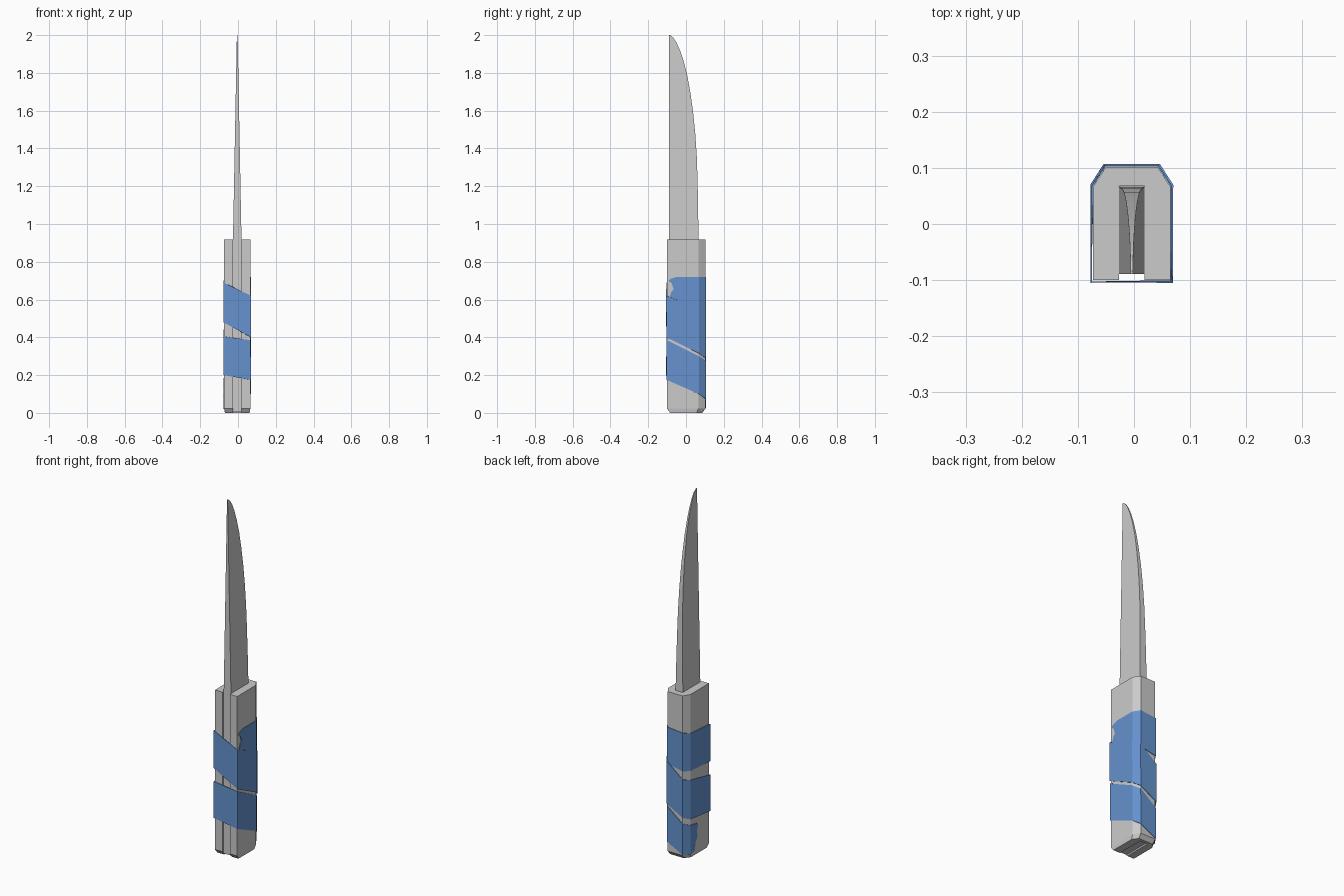
import bpy, bmesh

if "Cube" in bpy.data.objects:
    bpy.data.objects.remove(bpy.data.objects["Cube"])

CX = -0.004  # centre line of the blade and slot


def make_object(name, verts, faces):
    mesh = bpy.data.meshes.new(name)
    mesh.from_pydata(verts, [], faces)
    bm = bmesh.new()
    bm.from_mesh(mesh)
    bmesh.ops.recalc_face_normals(bm, faces=bm.faces)
    bm.to_mesh(mesh)
    bm.free()
    obj = bpy.data.objects.new(name, mesh)
    bpy.context.collection.objects.link(obj)
    return obj


def loft(name, rings):
    """Join equal-sized closed rings with quads and cap both ends."""
    n = len(rings[0])
    verts = [v for r in rings for v in r]
    faces = [tuple(range(n)), tuple(range(len(verts) - n, len(verts)))]
    for k in range(len(rings) - 1):
        for i in range(n):
            j = (i + 1) % n
            faces.append((k*n + i, k*n + j, (k+1)*n + j, (k+1)*n + i))
    return make_object(name, verts, faces)


# Handle: U-shaped channel, chamfered at the back, slightly bevelled at the foot
half = [(0.023, 0.068), (0.023, -0.1), (0.069, -0.1), (0.069, 0.066), (0.046, 0.102)]
profile = half + [(-x, y) for x, y in reversed(half)]


def handle_ring(z, inset):
    ring = []
    for x, y in profile:
        if inset and (abs(x) > 0.03 or y < -0.09):
            if abs(x) > 0.03:
                x *= 0.95
            y *= 0.84
        ring.append((x + CX, y, z))
    return ring


loft("handle", [handle_ring(0, True), handle_ring(0.022, False), handle_ring(0.918, False)])

# Blade with full tang: straight spine, curved edge, thinning towards the tip
edge = [(0.008, 0.067), (0.92, 0.066), (1.1, 0.064), (1.24, 0.061), (1.36, 0.057),
        (1.48, 0.049), (1.59, 0.038), (1.69, 0.024), (1.78, 0.008), (1.86, -0.012),
        (1.92, -0.032), (1.96, -0.05), (1.985, -0.066), (2.0, -0.084)]
rings = []
for z, y in edge:
    t = max(0, (z - 0.92) / 1.08)
    w = 0.0225 * (1 - t) + 0.002 * t
    rings.append([(CX - w, -0.089, z), (CX + w, -0.089, z), (CX + w, y, z), (CX - w, y, z)])
loft("blade", rings)

# Cloth wrap: strip winding down around the handle with torn ends
# The six outer corners of the handle, counter-clockwise from the front right
corners = [(0.069, -0.1), (0.069, 0.066), (0.046, 0.102),
           (-0.046, 0.102), (-0.069, 0.066), (-0.069, -0.1)]
edges_z = [  # (top, bottom) at each corner, starting at the back right
    (0.72, 0.53), (0.72, 0.515), (0.71, 0.495), (0.70, 0.49), (0.69, 0.48),
    (0.62, 0.40), (0.55, 0.315), (0.53, 0.29), (0.45, 0.235), (0.44, 0.22), (0.405, 0.20),
    (0.385, 0.175), (0.30, 0.10), (0.275, 0.075), (0.20, 0.025), (0.185, 0.02)]
verts, faces = [], []


def corner_point(i, z):
    x, y = corners[i % 6]
    lift = 0.0015 + (0.002 if 4 < i < 12 else 0)
    return (CX + x + (lift if x > 0 else -lift), y + (lift if y > 0 else -lift), z)


for i, (top, bottom) in enumerate(edges_z):
    verts += [corner_point(i + 1, top), corner_point(i + 1, bottom)]
    if i:
        k = 2 * i
        faces.append((k - 2, k - 1, k + 1, k))


def torn_end(x, outline, top, bottom):
    """Ragged side-face polygon joining an end edge of the strip."""
    start = len(verts)
    verts.extend((x, y, z) for y, z in outline)
    faces.append((top, *range(start, start + len(outline)), bottom))


torn_end(CX + 0.0705, [(-0.05, 0.72), (-0.08, 0.71), (-0.093, 0.70), (-0.075, 0.685),
                       (-0.065, 0.655), (-0.078, 0.64), (-0.085, 0.615), (-0.08, 0.57)], 0, 1)
last = len(verts)
torn_end(CX - 0.0705, [(0.01, 0.175), (0.0, 0.16), (0.012, 0.135), (0.004, 0.10),
                       (0.022, 0.075), (0.03, 0.03)], 30, 31)

wrap = make_object("handle_wrap", verts, faces)
solid = wrap.modifiers.new("thickness", 'SOLIDIFY')
solid.thickness = 0.003
solid.offset = 0
blue = bpy.data.materials.new("blue_cloth")
blue.diffuse_color = (0.13, 0.29, 0.62, 1)
blue.use_nodes = True
blue.node_tree.nodes["Principled BSDF"].inputs["Base Color"].default_value = blue.diffuse_color
wrap.data.materials.append(blue)
